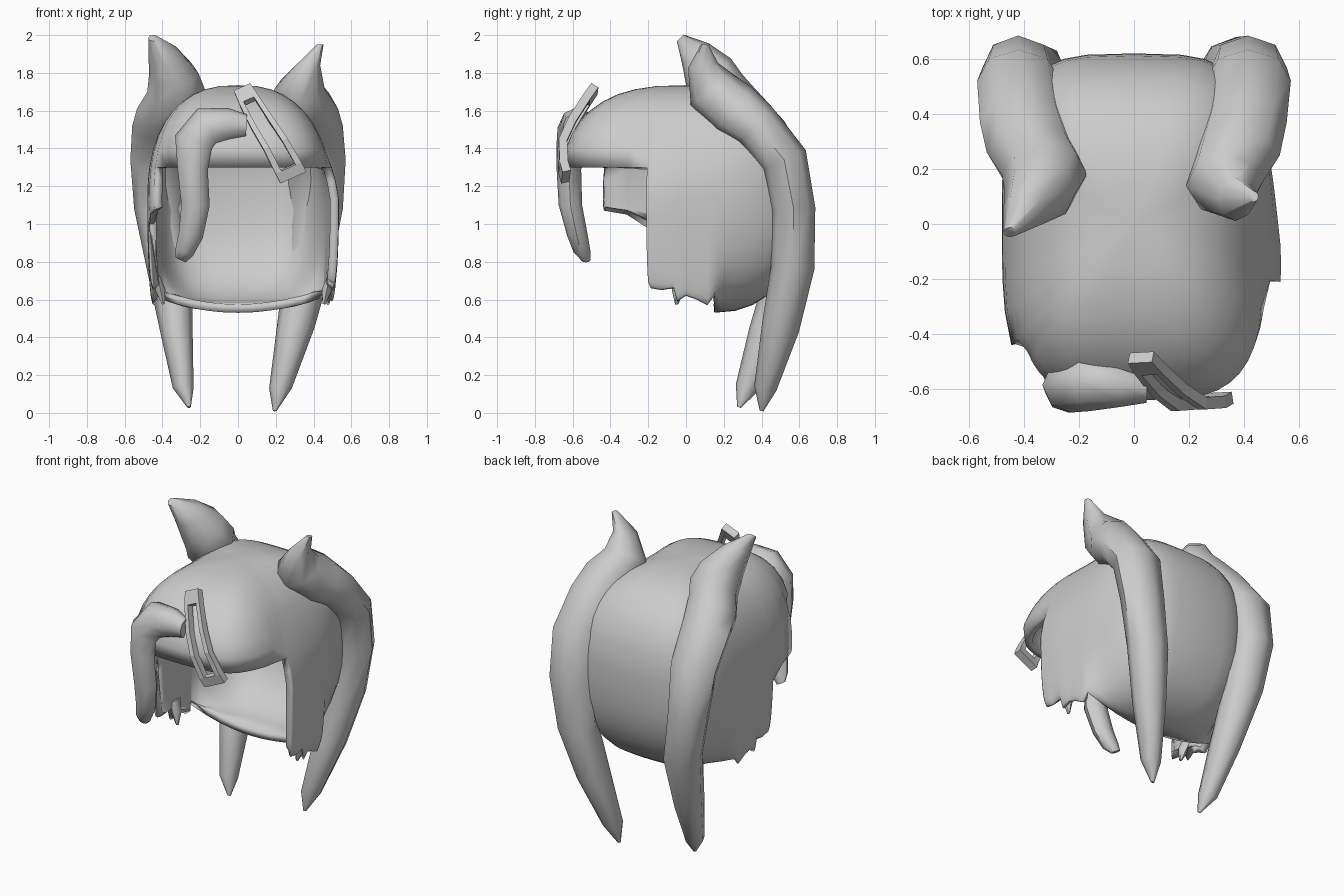
import bpy, bmesh, math
from mathutils import Vector

if "Cube" in bpy.data.objects:
    bpy.data.objects.remove(bpy.data.objects["Cube"])

mat = bpy.data.materials.new("plain grey")
mat.diffuse_color = (0.6, 0.6, 0.6, 1)
mat.use_nodes = True
mat.node_tree.nodes["Principled BSDF"].inputs["Base Color"].default_value = mat.diffuse_color


def finish(name, bm, angle=50):
    bmesh.ops.recalc_face_normals(bm, faces=bm.faces[:])
    me = bpy.data.meshes.new(name)
    bm.to_mesh(me)
    bm.free()
    ob = bpy.data.objects.new(name, me)
    bpy.context.collection.objects.link(ob)
    me.materials.append(mat)
    if angle:
        bpy.ops.object.select_all(action='DESELECT')
        ob.select_set(True)
        bpy.context.view_layer.objects.active = ob
        bpy.ops.object.shade_smooth_by_angle(angle=math.radians(angle))
    return ob


def tube(name, stations, axis, sides=8):
    """Swept lock: stations are x, y, z, half width along axis, half width across."""
    bm = bmesh.new()
    pts = [Vector(s[:3]) for s in stations]
    rings = []
    for i, s in enumerate(stations):
        t = pts[min(i + 1, len(pts) - 1)] - pts[max(i - 1, 0)]
        v = t.cross(axis).normalized()
        rings.append([bm.verts.new(pts[i] + axis * s[3] * math.cos(a) + v * s[4] * math.sin(a))
                      for a in (2 * math.pi * k / sides for k in range(sides))])
    for a, b in zip(rings, rings[1:]):
        for k in range(sides):
            n = (k + 1) % sides
            bm.faces.new((a[k], a[n], b[n], b[k]))
    bm.faces.new(rings[0])
    bm.faces.new(rings[-1])
    return finish(name, bm)


X, Y = Vector((1, 0, 0)), Vector((0, 1, 0))

# ---- hair cap: rounded box-like shell with an open face and ragged hem
EH, EL = 0.57, 0.88                      # plan and underside roundness
CZ, RZ, AX, FRONT, BACK, FRINGE = 1.13, 0.605, 0.48, 0.67, 0.62, 1.30


def spow(v, e):
    return math.copysign(abs(v) ** e, v)


def clamp(v):
    return min(1, max(0, v))


def phi_at(y):
    return math.acos(spow(-y / (FRONT if y < 0 else BACK), 1 / EH))


def half_columns(left):
    """(azimuth, hem height or None for fringe, hem inset) from fringe middle to nape."""
    edge = phi_at(-0.44 if left else -0.21)
    cols = [(edge * i / 10, None, 1) for i in range(10)]
    hem = [(-0.2, .66), (-0.14, .65), (-0.07, .66), (-0.05, .59), (0, .62), (0.06, .60), (0.12, .57)]
    if left:
        hem = [(-0.44, 1.07), (-0.32, 1.05), (-0.21, 0.98)] + hem
    else:
        hem = [(-0.21, .68)] + hem
    cols += [(phi_at(y), z, 0.98 if z > .9 else 0.93) for y, z in hem]
    for y in (0.16, 0.22, 0.3, 0.38, 0.46, 0.52, 0.57, 0.6, 0.615):
        x = AX * math.sin(phi_at(y)) ** EH * 0.15 / y
        cols.append((phi_at(y), 0.53 + 0.07 * (x / 0.4) ** 2, 0.15 / y))
    return cols


columns = half_columns(False) + [(math.pi, 0.53, 0.15 / BACK)]
columns += [(-p, z, r) for p, z, r in reversed(half_columns(True)[1:])]
bm = bmesh.new()
crown = bm.verts.new((0, 0, CZ + RZ))
UP, LOW = 9, 8
grid = []
for phi, hem, inset in columns:
    cx, cy = AX * spow(math.sin(phi), EH), -spow(math.cos(phi), EH)
    cy *= FRONT if cy < 0 else BACK
    ev = 0.76 + 0.09 * clamp(abs(cx) / AX) * clamp(1.4 - abs(cy) / 0.4)   # softer over the sides
    th_fringe = math.acos(((FRINGE - CZ) / RZ) ** (1 / ev))
    prof = []
    for i in range(1, UP + 1):
        th = th_fringe * i / UP
        prof.append((math.sin(th) ** ev, CZ + RZ * math.cos(th) ** ev))
    if hem is None:                      # fringe curls under
        curl = clamp((-cy - 0.2) / 0.3)
        prof[-1] = (prof[-1][0] * (1 - 0.05 * curl), FRINGE)
    else:
        th = (th_fringe + math.pi / 2) / 2
        prof.append((math.sin(th) ** ev, CZ + RZ * math.cos(th) ** ev))
        prof.append((1, CZ))
        for i in range(1, LOW + 1):
            a = math.pi / 2 * i / LOW
            prof.append((inset + (1 - inset) * max(0, math.cos(a)) ** EL,
                         CZ - (CZ - hem) * math.sin(a) ** EL))
    col = []
    for r, z in prof:
        dx = 0
        if hem is None:                  # fringe sits slightly to the right
            dx = 0.025 * clamp(-cy / 0.4) * clamp((1.65 - z) / 0.3)
        elif phi > 0:                    # right wall flares outward
            dx = 0.055 * clamp((1.45 - z) / 0.3) * clamp((0.4 - cy) / 0.5)
        col.append(bm.verts.new((cx * r + dx, cy * r, z)))
    grid.append(col)
for a, b in zip(grid, grid[1:] + grid[:1]):
    bm.faces.new((crown, a[0], b[0]))
    for i in range(min(len(a), len(b)) - 1):
        bm.faces.new((a[i], a[i + 1], b[i + 1], b[i]))
bm.normal_update()
cap = finish("hair_cap", bm, 60)
if max(cap.data.polygons, key=lambda p: p.center.z).normal.z < 0:
    cap.data.flip_normals()
mod = cap.modifiers.new("thickness", 'SOLIDIFY')
mod.thickness, mod.offset = 0.045, -1

# ---- pigtails, each one sweep from the pointed ear tuft to the lower tip
tube("right_pigtail", [
    (.435, .10, 1.95, .018, .02), (.37, .09, 1.84, .065, .08), (.325, .14, 1.71, .135, .14),
    (.37, .25, 1.61, .16, .15), (.40, .37, 1.52, .155, .13), (.415, .52, 1.34, .155, .125),
    (.415, .57, 1.08, .14, .115), (.37, .565, .77, .125, .115), (.305, .50, .45, .10, .10),
    (.225, .42, .13, .06, .06), (.195, .40, .01, .01, .01)], X)
tube("left_pigtail", [
    (-.45, -.03, 1.985, .025, .025), (-.39, .05, 1.90, .085, .09), (-.34, .12, 1.80, .13, .14),
    (-.325, .18, 1.70, .155, .15), (-.37, .26, 1.61, .165, .15), (-.40, .37, 1.52, .16, .13),
    (-.42, .52, 1.34, .15, .125), (-.42, .57, 1.08, .13, .115), (-.365, .55, .77, .12, .115),
    (-.325, .43, .42, .085, .10), (-.29, .32, .13, .055, .06), (-.26, .28, .03, .01, .01)], X)

# ---- swept bang hooking down over the face
tube("front_bang", [
    (.045, -.60, 1.52, .05, .06), (-.05, -.585, 1.525, .08, .09), (-.16, -.57, 1.51, .11, .115),
    (-.225, -.585, 1.43, .10, .115), (-.24, -.62, 1.29, .065, .08), (-.225, -.612, 1.10, .062, .075),
    (-.25, -.575, .94, .055, .065), (-.285, -.55, .85, .045, .05), (-.305, -.53, .81, .025, .03)], Y)

# ---- small points at the hem
for x, n in ((.455, "right"), (-.395, "left")):
    s = math.copysign(1, x)
    tube(n + "_hem_point", [(x + s * .03, -.03, .72, .05, .015), (x + s * .015, -.04, .65, .035, .03),
                            (x, -.05, .575, .008, .008)], Y, 6)

# ---- bent rectangular hair clip with a slot
bm = bmesh.new()
rows = [(.025, -.485, 1.715, .048), (.06, -.53, 1.65, .055), (.13, -.605, 1.53, .065),
        (.20, -.655, 1.42, .07), (.265, -.65, 1.30, .075), (.29, -.635, 1.25, .075)]
wide = Vector((.91, .05, .41))
clip = [[bm.verts.new(Vector(r[:3]) + wide * r[3] * k) for k in (-1, -.55, .55, 1)] for r in rows]
for i in range(len(rows) - 1):
    for k in range(3):
        if k != 1 or i in (0, len(rows) - 2):
            bm.faces.new((clip[i][k], clip[i + 1][k], clip[i + 1][k + 1], clip[i][k + 1]))
ob = finish("hair_clip", bm, 0)
mod = ob.modifiers.new("thickness", 'SOLIDIFY')
mod.thickness, mod.offset = 0.045, 0
